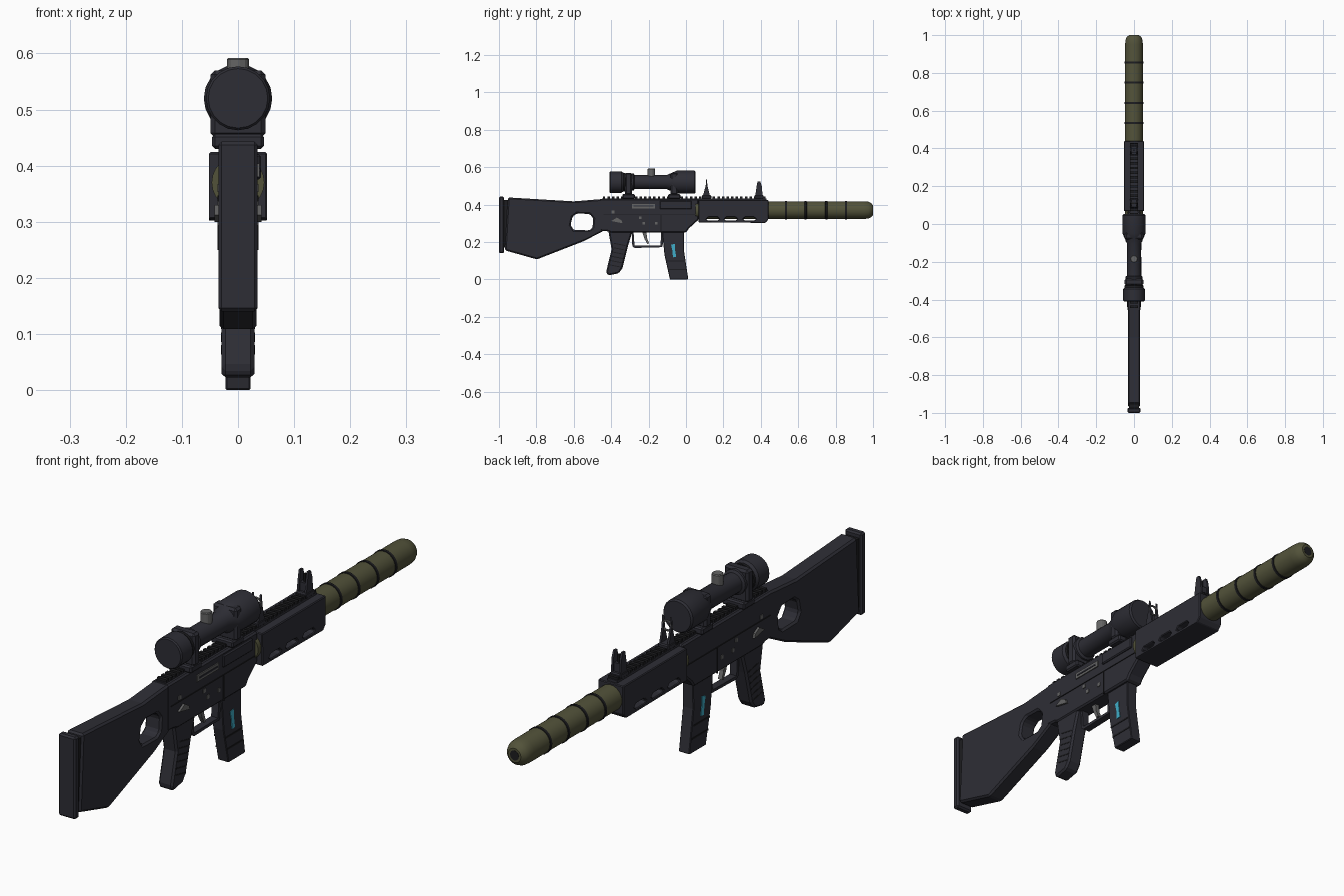
import bpy, bmesh, math
from mathutils import Matrix, Vector

if "Cube" in bpy.data.objects:
    bpy.data.objects.remove(bpy.data.objects["Cube"])


def mat(name, r, g, b):
    m = bpy.data.materials.new(name)
    m.diffuse_color = (r, g, b, 1)
    m.use_nodes = True
    m.node_tree.nodes["Principled BSDF"].inputs["Base Color"].default_value = m.diffuse_color
    return m


GUN = mat("dark_gunmetal", 0.027, 0.027, 0.036)
BLACK = mat("black", 0.012, 0.012, 0.014)
OLIVE = mat("olive", 0.085, 0.085, 0.042)
GREY = mat("steel_grey", 0.13, 0.13, 0.13)
CYAN = mat("cyan", 0.05, 0.42, 0.58)


def finish(bm, name, m, bevel=0, smooth=False):
    bmesh.ops.recalc_face_normals(bm, faces=bm.faces[:])
    me = bpy.data.meshes.new(name)
    bm.to_mesh(me)
    bm.free()
    me.materials.append(m)
    ob = bpy.data.objects.new(name, me)
    bpy.context.collection.objects.link(ob)
    bpy.context.view_layer.objects.active = ob
    if bevel:
        b = ob.modifiers.new("bevel", "BEVEL")
        b.width, b.segments = bevel, 1
        b.limit_method, b.angle_limit = "ANGLE", math.radians(35)
    if smooth:
        for o in bpy.context.selected_objects:
            o.select_set(False)
        ob.select_set(True)
        bpy.ops.object.shade_smooth_by_angle(angle=math.radians(35))
    return ob


def prism(name, pts, x0, x1, m, bevel=0):
    """Side outline of (y, z) points extruded from x0 to x1."""
    bm = bmesh.new()
    a = [bm.verts.new((x0, y, z)) for y, z in pts]
    b = [bm.verts.new((x1, y, z)) for y, z in pts]
    bm.faces.new(a)
    bm.faces.new(b)
    for i in range(len(a)):
        j = (i + 1) % len(a)
        bm.faces.new((a[i], a[j], b[j], b[i]))
    return finish(bm, name, m, bevel)


def box(name, x0, x1, y0, y1, z0, z1, m, bevel=0):
    return prism(name, [(y0, z0), (y1, z0), (y1, z1), (y0, z1)], x0, x1, m, bevel)


def lathe(name, prof, z, m, n=24):
    """(y, radius) profile spun about the lengthwise axis at height z."""
    bm = bmesh.new()
    rings = [[bm.verts.new((r * math.cos(2 * math.pi * i / n), y,
                            z + r * math.sin(2 * math.pi * i / n)))
              for i in range(n)] for y, r in prof]
    for a, b in zip(rings, rings[1:]):
        for i in range(n):
            j = (i + 1) % n
            bm.faces.new((a[i], a[j], b[j], b[i]))
    bm.faces.new(rings[0])
    bm.faces.new(rings[-1])
    return finish(bm, name, m, smooth=True)


def cut(ob, cutter):
    """Cut a hole, then drop the cutter."""
    mod = ob.modifiers.new("hole", "BOOLEAN")
    mod.operation, mod.solver, mod.object = "DIFFERENCE", "EXACT", cutter
    bpy.context.view_layer.objects.active = ob
    bpy.ops.object.modifier_move_to_index(modifier="hole", index=0)
    bpy.ops.object.modifier_apply(modifier="hole")
    bpy.data.objects.remove(cutter)


# Stock with thumb hole, and the butt pad behind it
stock = prism("stock", [(-.968, .155), (-.797, .107), (-.545, .205), (-.44, .26),
                        (-.44, .43), (-.6, .417), (-.952, .438)], -.033, .033, GUN, .007)
cut(stock, prism("thumb_hole_cutter", [(-.617, .29), (-.6, .264), (-.517, .262), (-.5, .275),
                 (-.495, .325), (-.515, .35), (-.585, .352), (-.607, .335)], -.1, .1, GUN))
box("butt_pad", -.035, .035, -1, -.973, .14, .443, GUN, .006)
box("butt_spacer", -.026, .026, -.98, -.94, .17, .425, BLACK)

# Receiver
prism("receiver", [(-.46, .26), (-.42, .257), (-.40, .25), (0, .25), (.015, .272), (.068, .32),
                   (.068, .43), (-.46, .43)], -.034, .034, GUN, .006)
box("bolt_cover", .03, .041, -.14, .03, .375, .42, GUN, .004)
box("ejection_port", .03, .038, -.29, -.165, .38, .404, GREY)
box("port_slot", .037, .040, -.28, -.175, .389, .395, GUN)
for s in (-1, 1):
    def plate(name, y0, y1, z0, z1, m):
        box(name, min(s * .03, s * .0365), max(s * .03, s * .0365), y0, y1, z0, z1, m)
    plate("receiver_seam", -.44, .06, .344, .347, BLACK)
    plate("magazine_well_seam", -.135, -.131, .25, .345, BLACK)
    prism("selector_lever", [(-.40, .312), (-.375, .307), (-.34, .300), (-.345, .316), (-.37, .33)],
          min(s * .03, s * .042), max(s * .03, s * .042), GREY)
    for y, z in ((-.245, .33), (-.16, .30), (-.225, .30), (-.39, .36)):
        plate("pin", y - .007, y + .007, z - .007, z + .007, GREY)

# Pistol grip with grooves
prism("pistol_grip", [(-.415, .26), (-.285, .26), (-.31, .18), (-.34, .06), (-.36, .032),
                      (-.417, .021), (-.427, .04), (-.398, .16)], -.029, .029, GUN, .007)
for i in range(6):
    z = .075 + i * .023
    y = -.414 + (z - .04) * .2
    prism("grip_groove", [(y, z), (y + .06, z - .012), (y + .06, z - .007), (y, z + .005)],
          -.030, .030, BLACK)

# Trigger and guard
for pts in ([(-.29, .25), (-.28, .25), (-.275, .18), (-.287, .178)],
            [(-.287, .178), (-.275, .168), (-.13, .172), (-.125, .182), (-.275, .180)],
            [(-.137, .175), (-.125, .175), (-.12, .255), (-.132, .255)]):
    prism("trigger_guard", pts, -.014, .014, GUN)
prism("trigger", [(-.235, .255), (-.212, .255), (-.208, .22), (-.197, .193), (-.207, .19),
                  (-.222, .217)], -.008, .008, GREY)

# Magazine with ribs and painted marker
prism("magazine", [(-.128, .26), (-.01, .26), (-.012, .16), (.012, .003), (.008, 0), (-.086, 0),
                   (-.115, .13)], -.022, .022, GUN, .004)
for z in (.05, .095):
    y = -.086 - z * .22
    box("magazine_rib", -.0235, .0235, y, y + .096, z, z + .006, BLACK)
prism("marker_stripe", [(-.08, .185), (-.06, .19), (-.058, .155), (-.052, .12), (-.07, .118),
                        (-.072, .15)], -.0245, .0245, CYAN)

# Handguard with bottom slots
guard = prism("handguard", [(.068, .305), (.425, .302), (.44, .32), (.44, .424), (.068, .424)],
              -.052, .052, GUN, .008)
for y in (.108, .205, .305):
    cut(guard, prism("slot_cutter", [(y, .322), (y + .01, .314), (y + .06, .314), (y + .07, .322),
                                     (y + .06, .333), (y + .01, .333)], -.1, .1, GUN))

# Top rail with teeth
box("rail_base", -.02, .02, -.45, .43, .42, .433, GUN)
for i in range(36):
    y = -.445 + i * .0245
    box("rail_tooth", -.02, .02, y, y + .013, .43, .442, BLACK)

# Suppressor, bands and muzzle
lathe("suppressor", [(.05, .047), (.95, .047), (.975, .045), (.99, .038), (1, .026)], .37, OLIVE)
for y in (.535, .64, .75, .855):
    lathe("suppressor_band", [(y - .006, .046), (y - .005, .0495), (y + .005, .0495), (y + .006, .046)],
          .37, BLACK)
lathe("muzzle_hole", [(.99, .018), (1.0005, .018)], .37, BLACK, 16)

# Scope
lathe("scope", [(-.41, .053), (-.405, .057), (-.345, .057), (-.33, .046), (-.28, .046), (-.275, .037),
                (-.105, .037), (-.07, .052), (-.05, .061), (.045, .061), (.052, .056)], .52, GUN, 20)
lathe("eyepiece_ring", [(-.336, .046), (-.335, .05), (-.325, .05), (-.324, .046)], .52, BLACK, 20)
for y in (-.326, -.082):
    box("scope_mount", -.049, .049, y, y + .038, .45, .57, GUN, .008)
    box("mount_clamp", -.046, .046, y - .014, y + .052, .43, .456, GUN, .005)
bm = bmesh.new()
bmesh.ops.create_cone(bm, cap_ends=True, segments=8, radius1=.021, radius2=.021, depth=.06,
                      matrix=Matrix.Translation((0, -.185, .562)))
finish(bm, "scope_turret", GREY, .003)

# Folding sights
box("rear_sight_base", -.022, .022, .085, .135, .43, .45, GUN, .004)
box("front_sight_base", -.022, .022, .365, .415, .43, .45, GUN, .004)
for s in (-1, 1):
    a, b = sorted((s * .012, s * .02))
    prism("rear_sight_post", [(.09, .445), (.128, .445), (.115, .50), (.110, .545), (.105, .50)],
          a, b, GUN)
    prism("front_sight_ear", [(.37, .445), (.41, .445), (.405, .50), (.397, .524), (.383, .524),
                              (.378, .50)], a, b, GUN)
box("front_sight_bridge", -.018, .018, .378, .402, .445, .482, GUN)
box("front_sight_pin", -.003, .003, .386, .394, .48, .512, BLACK)
bpy.ops.mesh.primitive_torus_add(major_radius=.018, minor_radius=.004, major_segments=16,
                                 minor_segments=6, location=(0, .11, .51),
                                 rotation=(math.pi / 2, 0, 0))
ring = bpy.context.object
ring.name = "rear_sight_ring"
ring.data.materials.append(GREY)
bpy.ops.object.shade_smooth_by_angle()
